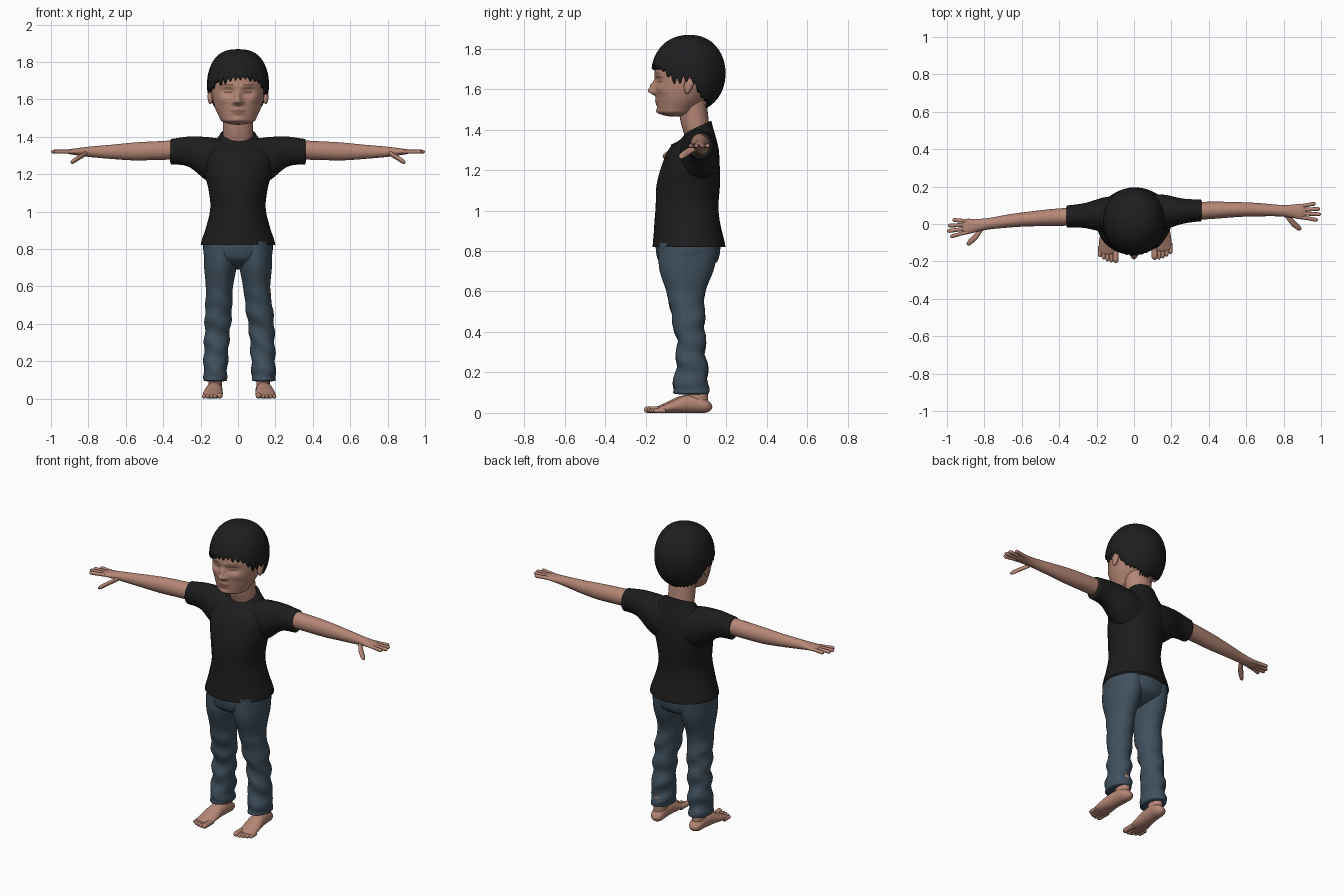
import bpy, bmesh, math, random
from mathutils import Vector

random.seed(4)
default_cube = bpy.data.objects.get("Cube")
if default_cube:
    bpy.data.objects.remove(default_cube)


def material(name, *rgb):
    mat = bpy.data.materials.new(name)
    mat.use_nodes = True
    mat.diffuse_color = (*rgb, 1)
    for node in mat.node_tree.nodes:
        if node.type == 'BSDF_PRINCIPLED':
            node.inputs["Base Color"].default_value = (*rgb, 1)
            node.inputs["Roughness"].default_value = .8
    return mat


SKIN = material("skin", .46, .24, .18)
LIPS = material("lips", .34, .15, .11)
BROW = material("brow brown", .17, .09, .06)
SHIRT = material("shirt black", .012, .012, .012)
HAIR = material("hair black", .013, .013, .014)
DENIM = material("denim blue", .05, .08, .11)


def clamp(value):
    return max(0, min(1, value))


def curve(keys, t):
    """Smooth value at t along evenly spaced keys; a plain number is constant."""
    if not isinstance(keys, list):
        return keys
    last = len(keys) - 1
    i = min(int(t * last), last - 1)
    t = t * last - i
    a, b, c, d = (keys[max(0, min(last, i + k))] for k in (-1, 0, 1, 2))
    return b + t / 2 * (c - a + t * (2 * a - 5 * b + 4 * c - d + t * (3 * (b - c) + d - a)))


def rounding(distance, length):
    """Radius factor that closes an end like a dome."""
    return math.sqrt(max(.001, 1 - (1 - clamp(distance / length)) ** 2)) if length else 1


def grid_object(name, loops, mat, close_end=True):
    """Skin a stack of closed loops of points."""
    bm = bmesh.new()
    loops = [[bm.verts.new(point) for point in loop] for loop in loops]
    for low, high in zip(loops, loops[1:]):
        for k in range(len(low)):
            bm.faces.new((low[k - 1], low[k], high[k], high[k - 1]))
    bm.faces.new(loops[0])
    if close_end:
        bm.faces.new(loops[-1])
    bmesh.ops.recalc_face_normals(bm, faces=bm.faces)
    for face in bm.faces:
        face.smooth = True
    mesh = bpy.data.meshes.new(name)
    bm.to_mesh(mesh)
    bm.free()
    mesh.materials.append(mat)
    obj = bpy.data.objects.new(name, mesh)
    bpy.context.collection.objects.link(obj)
    return obj


def loft(name, axis, start, end, mat, centre, radii, side=1, seg=32, rows=30,
         domes=(0, 0), shape=None):
    """Oval sections along an axis; centre and radii are pairs of curves."""
    loops = []
    for row in range(rows + 1):
        # rows crowd towards both ends so that domes stay round
        t = (1 - math.cos(math.pi * row / rows)) / 2
        along = start + (end - start) * t
        dome = rounding(t, domes[0]) * rounding(1 - t, domes[1])
        loop = []
        for k in range(seg):
            angle = math.tau * k / seg
            u = curve(centre[0], t) + curve(radii[0], t) * dome * math.cos(angle)
            v = curve(centre[1], t) + curve(radii[1], t) * dome * math.sin(angle)
            x, y, z = {'x': (along, u, v), 'y': (u, along, v), 'z': (u, v, along)}[axis]
            point = Vector((x * side, y, z))
            if shape:
                shape(point, side)
            loop.append(point)
        loops.append(loop)
    return grid_object(name, loops, mat)


def bell(distance, width):
    return math.exp(-(distance / width) ** 2)


# Head: features are pushed out of, or into, the front of a plain oval form
FEATURES = {  # x, z, width, height, push
    "nose tip": (0, 1.59, .02, .018, -.036),
    "nose bridge": (0, 1.62, .013, .02, -.022),
    "nostril": (.018, 1.584, .012, .01, -.012),
    "eye socket": (.055, 1.64, .03, .02, .02),
    "eyelid": (.055, 1.64, .02, .01, -.01),
    "brow ridge": (.05, 1.67, .04, .012, -.007),
    "mouth": (0, 1.535, .03, .016, -.01),
    "lip crease": (0, 1.534, .04, .004, .006),
    "chin": (0, 1.49, .03, .016, -.01),
    "cheek": (.085, 1.6, .03, .025, -.008),
}


def face_shape(p, side):
    p.y += clamp(-p.y / .08) * sum(
        push * bell(abs(p.x) - x, width) * bell(p.z - z, height)
        for x, z, width, height, push in FEATURES.values())


head = loft("head", 'z', 1.464, 1.845, SKIN,
            centre=(0, [-.055, -.02, .003, .01, .015]),
            radii=([.085, .125, .144, .14, .12], [.08, .127, .157, .158, .12]),
            seg=112, rows=90, domes=(.07, .3), shape=face_shape)
head.data.materials.append(LIPS)
head.data.materials.append(BROW)
for face in head.data.polygons:
    x, z = abs(face.center.x), face.center.z
    if face.center.y > -.06:
        continue
    eye = x - .055
    if abs(z - 1.534) < .013 - 7 * x * x:
        face.material_index = 1
    elif abs(eye) < .03 and abs(z - 1.678 + eye * eye) < .004:
        face.material_index = 2
    elif abs(eye) < .023 and abs(z - 1.637 - 3 * eye * eye) < .003:
        face.material_index = 2

loft("neck", 'z', 1.32, 1.57, SKIN, centre=(0, [.065, .042, .03]), radii=(.08, [.06, .07, .07]))

# Hair: a cap whose lower edge runs from fringe to nape in pointed locks
HAIRLINE = [.21, .21, .19, .15, .15, .06, .03, .02, .01]
SEG, ROWS, LOCK = 144, 22, 4
locks = [random.uniform(.012, .042) for _ in range(SEG // LOCK)]
loops = [[] for _ in range(ROWS)]
for k in range(SEG):
    angle = math.tau * k / SEG
    from_front = min(angle, math.tau - angle)
    in_front = from_front < math.pi / 2
    drop = locks[k // LOCK] * (1 if in_front else .6) * (1 - abs(k % LOCK - 2) / 2)
    edge = 1.512 + curve(HAIRLINE, from_front / math.pi) - drop
    steepest = math.acos((edge - 1.678) / .19)
    for row, loop in enumerate(loops):
        t = row / (ROWS - 1)
        tip = .03 + (steepest - .03) * t
        groove = 1 - .018 * t * t * (k % LOCK == 0)
        wide = .166 * math.sin(tip) ** .75 * groove
        deep = (.19 if in_front else .178) * math.sin(tip) ** .9 * groove
        loop.append((wide * math.sin(angle), .018 - deep * math.cos(angle),
                     1.678 + .19 * math.cos(tip)))
hair = grid_object("hair", loops, HAIR, close_end=False)
hair.modifiers.new("thickness", 'SOLIDIFY').thickness = .012


# Shirt: the collar dips at the front and the shoulders turn a little
def collar_dip(p, side):
    p.z += .45 * (p.y - .05) * clamp((p.z - 1.33) / .07)
    p.y += .03 * p.x


loft("shirt_body", 'z', .82, 1.41, SHIRT,
     centre=(0, [.015, .005, .01, .03, .06]),
     radii=([.2, .17, .148, .157, .18, .185, .095], [.18, .165, .155, .157, .145, .12, .065]),
     seg=48, rows=40, shape=collar_dip)

# Trouser seat
loft("trouser_seat", 'z', .69, .9, DENIM, centre=(0, .01),
     radii=([.15, .18, .185, .16], [.11, .15, .16, .15]), seg=48, domes=(.3, 0))


def shoulder_turn(p, side):
    p.y += .045 * p.x


def leg_creases(p, side):
    loose = clamp((.62 - p.z) / .2) * clamp((p.z - .1) / .03)
    p.x += .008 * clamp((.6 - p.z) / .2)
    p.x += .004 * loose * math.sin(62 * p.z + 25 * p.x * side)
    p.y += .007 * loose * math.sin(48 * p.z + 22 * p.x)


def foot_place(p, side):
    p.x += .006
    p.y += .008 * side


for side, word in ((1, "left_"), (-1, "right_")):
    loft(word + "ear", 'z', 1.575, 1.652, SKIN, centre=(.148, [.005, .02]),
         radii=(.014, [.015, .028]), side=side, seg=16, rows=12, domes=(.4, .4))

    # Sleeve, arm and hand
    loft(word + "sleeve", 'x', .06, .365, SHIRT,
         centre=(.057, [1.26, 1.28, 1.32, 1.32]),
         radii=([.1, .092, .067, .058], [.125, .118, .081, .068]),
         side=side, domes=(0, .02), shape=shoulder_turn)
    loft(word + "arm", 'x', .3, .925, SKIN,
         centre=([.055, .05, .025], [1.33, 1.32, 1.32]),
         radii=([.048, .046, .04, .035, .031, .045], [.052, .05, .048, .038, .027, .012]),
         side=side, rows=40, domes=(0, .06), shape=shoulder_turn)
    for i, finger in enumerate(("index", "middle", "ring", "little")):
        reach = 1 - .01 * (i - 1.3) ** 2 if i != 1 else 1
        loft(f"{word}{finger}_finger", 'x', .89, reach, SKIN,
             centre=([.02 * i - .004, .029 * i - .022], 1.32), radii=(.0105, .0105),
             side=side, seg=12, rows=12, domes=(0, .12), shape=shoulder_turn)
    loft(word + "thumb", 'x', .8, .895, SKIN,
         centre=([.02, -.03, -.066], [1.315, 1.29, 1.263]), radii=([.016, .022, .016], .014),
         side=side, seg=12, rows=14, domes=(.2, .2), shape=shoulder_turn)

    # Trouser leg
    loft(word + "trouser_leg", 'z', .09, .84, DENIM,
         centre=([.13, .12, .1, .09], [.025, .025, 0, .01]),
         radii=([.063, .065, .067, .072, .072, .088, .09], [.09, .078, .069, .08, .094, .136, .145]),
         side=side, seg=40, rows=60, domes=(.01, 0), shape=leg_creases)

    # Bare foot: as tall as it is raised, so that the sole stays flat
    height = [.03, .043, .042, .026, .012]
    loft(word + "ankle", 'z', .03, .16, SKIN, centre=(.128, .05), radii=(.036, .05),
         side=side, shape=foot_place)
    loft(word + "foot", 'y', .122, -.16, SKIN, centre=([.126, .144], height),
         radii=([.038, .042, .046, .053, .048], height),
         side=side, domes=(.15, .08), shape=foot_place)
    for i in range(5):
        thick = .011 if i else .016
        inset = .108 + .02 * i if i else .104
        loft(f"{word}toe_{i + 1}", 'y', -.11, -.2 + .002 * i * i, SKIN,
             centre=(inset, thick), radii=(thick, thick),
             side=side, seg=12, rows=12, domes=(0, .2), shape=foot_place)
